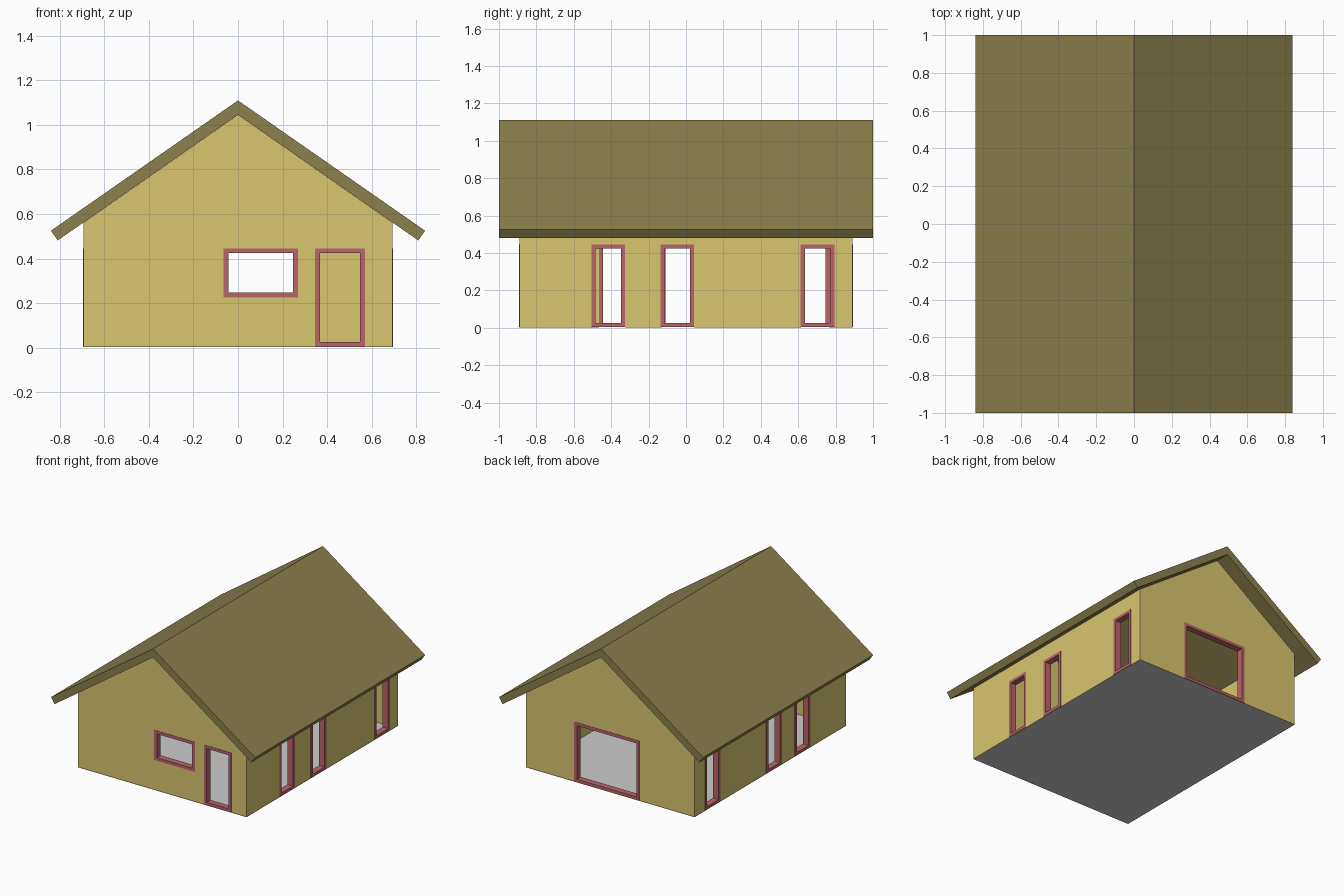
import bpy, bmesh

if "Cube" in bpy.data.objects:
    bpy.data.objects.remove(bpy.data.objects["Cube"])

HX, HY = 0.694, 0.891      # wall half width / half length
T = 0.04                   # wall thickness
FW = 0.022                 # frame bar width
LIP = 0.003                # frame projection from wall


def material(name, rgb):
    m = bpy.data.materials.new(name)
    m.diffuse_color = (*rgb, 1)
    m.use_nodes = True
    m.node_tree.nodes["Principled BSDF"].inputs["Base Color"].default_value = m.diffuse_color
    return m


WALL = material("ochre_wall", (0.69, 0.57, 0.16))
ROOF = material("olive_roof", (0.265, 0.22, 0.075))
FRAME = material("red_frame", (0.49, 0.13, 0.14))


def make(name, bm, mat=None):
    bmesh.ops.recalc_face_normals(bm, faces=bm.faces)
    me = bpy.data.meshes.new(name)
    bm.to_mesh(me)
    bm.free()
    ob = bpy.data.objects.new(name, me)
    bpy.context.collection.objects.link(ob)
    if mat:
        me.materials.append(mat)
    return ob


def prism(name, profile, half, mat=None):
    """Extrude an (x, z) profile along y from -half to half."""
    bm = bmesh.new()
    face = bm.faces.new([bm.verts.new((x, -half, z)) for x, z in profile])
    out = bmesh.ops.extrude_face_region(bm, geom=[face])["geom"]
    bmesh.ops.translate(bm, vec=(0, 2 * half, 0),
                        verts=[v for v in out if isinstance(v, bmesh.types.BMVert)])
    return make(name, bm, mat)


def cut(ob, lo, hi):
    """Subtract an axis-aligned box from an object."""
    bm = bmesh.new()
    bmesh.ops.create_cube(bm, size=1)
    for v in bm.verts:
        v.co = [lo[i] if v.co[i] < 0 else hi[i] for i in range(3)]
    cutter = make("cutter", bm)
    cutter.hide_render = True
    mod = ob.modifiers.new("cut", 'BOOLEAN')
    mod.operation, mod.solver, mod.object = 'DIFFERENCE', 'EXACT', cutter
    bpy.context.view_layer.objects.active = ob
    bpy.ops.object.modifier_apply(modifier=mod.name)
    bpy.data.objects.remove(cutter)


def opening(name, side, a0, a1, z0, z1):
    """Cut a wall opening and line it with a rectangular frame."""
    axis = 1 if side in ("front", "back") else 0
    sign = -1 if side in ("front", "left") else 1
    face = sign * (HY if axis else HX)
    outer, inner = face + sign * LIP, face - sign * (T + LIP)

    def point(a, d, z):
        return (a, d, z) if axis else (d, a, z)

    d0, d1 = sorted((face + sign * 0.05, face - sign * (T + 0.03)))
    e = 0.001
    cut(walls, point(a0 + e, d0, z0 + e if z0 > 0.1 else -0.1),
        point(a1 - e, d1, z1 - e))
    bm = bmesh.new()
    rings = []
    for d, w in ((outer, 0), (outer, FW), (inner, FW), (inner, 0)):
        rings.append([bm.verts.new(point(a, d, z)) for a, z in
                      ((a0 + w, z0 + w), (a1 - w, z0 + w),
                       (a1 - w, z1 - w), (a0 + w, z1 - w))])
    for r in range(4):
        p, q = rings[r], rings[(r + 1) % 4]
        for i in range(4):
            j = (i + 1) % 4
            bm.faces.new((p[i], p[j], q[j], q[i]))
    make(name, bm, FRAME)


# Gabled wall shell, hollowed out
walls = prism("walls", [(-HX, 0.002), (HX, 0.002), (HX, 0.561),
                        (0, 1.045), (-HX, 0.561)], HY, WALL)
cut(walls, (-HX + T, -HY + T, -0.1), (HX - T, HY - T, 2))

# Pitched roof with overhanging eaves
half = [(0.84, 0.525), (0.81, 0.481)]
prism("roof", [(0, 1.11)] + half + [(0, 1.045)]
      + [(-x, z) for x, z in reversed(half)], 1.0, ROOF)

# Floor
bm = bmesh.new()
bmesh.ops.create_grid(bm, x_segments=1, y_segments=1, size=1)
bmesh.ops.scale(bm, vec=(HX, HY, 1), verts=bm.verts)
make("floor", bm)

# Door, windows and back opening
opening("front_window_frame", "front", -0.065, 0.27, 0.225, 0.446)
opening("front_door_frame", "front", 0.346, 0.57, 0.003, 0.446)
opening("back_opening_frame", "back", -0.24, 0.295, 0.003, 0.446)
for i, y in enumerate((-0.506, -0.136, 0.613)):
    opening(f"right_window_frame_{i + 1}", "right", y, y + 0.18, 0.003, 0.446)
for i, y in enumerate((-0.466, -0.132, 0.589)):
    opening(f"left_window_frame_{i + 1}", "left", y, y + 0.18, 0.003, 0.446)
